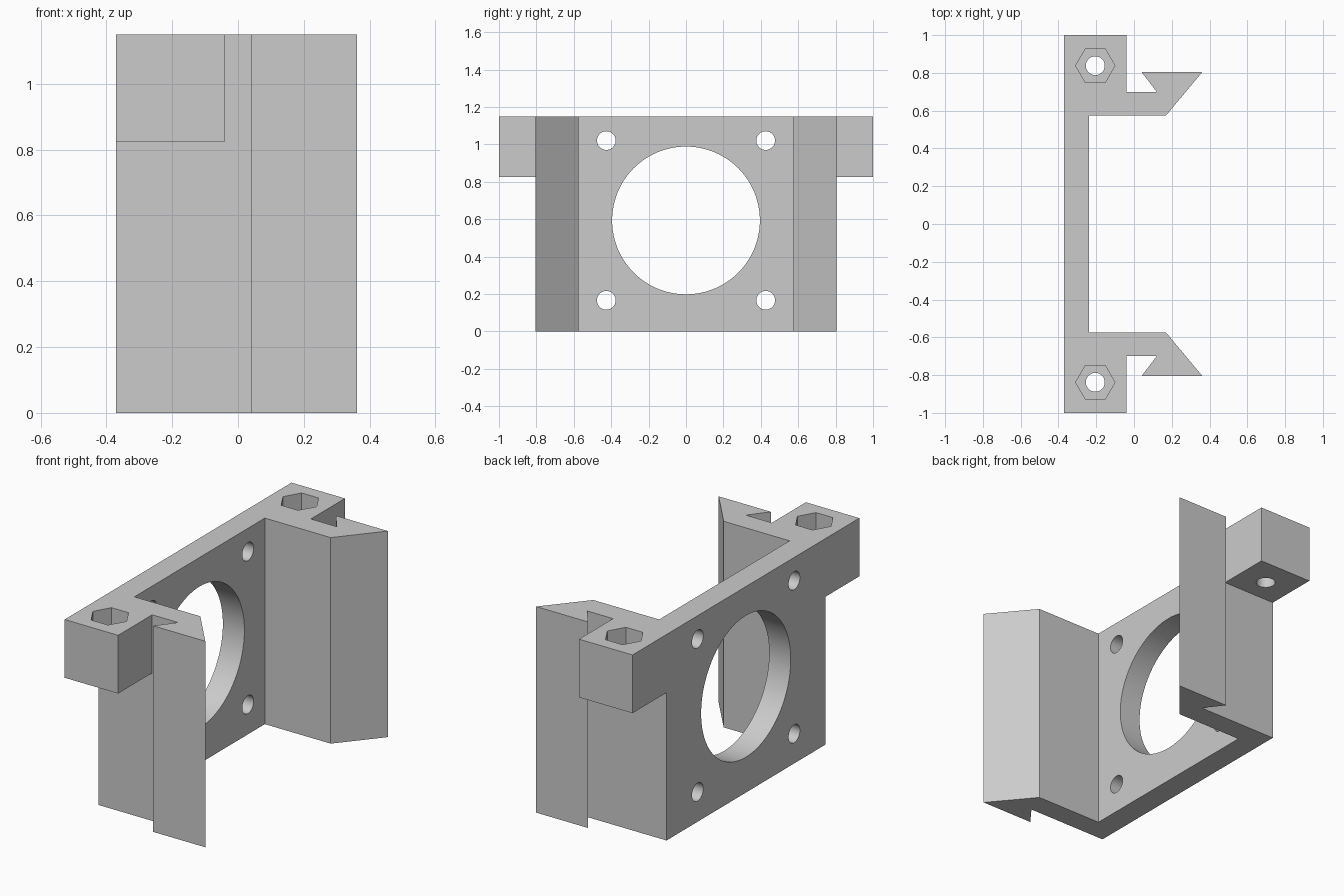
import bpy
import bmesh
import math
from mathutils import Matrix, Vector

old = bpy.data.objects.get("Cube")
if old:
    bpy.data.objects.remove(old, do_unlink=True)

HEIGHT = 1.15
EAR_BOTTOM = 0.825
BACK_X = -0.37

grey = bpy.data.materials.new("plain_grey")
grey.use_nodes = True
colour = (0.6, 0.6, 0.6, 1)
grey.diffuse_color = colour
grey.node_tree.nodes["Principled BSDF"].inputs["Base Color"].default_value = colour


def make_object(name, bm):
    bmesh.ops.recalc_face_normals(bm, faces=bm.faces)
    mesh = bpy.data.meshes.new(name)
    bm.to_mesh(mesh)
    bm.free()
    mesh.materials.append(grey)
    obj = bpy.data.objects.new(name, mesh)
    bpy.context.collection.objects.link(obj)
    return obj


def prism(name, outline, z0, z1):
    """Extrude an xy outline from z0 to z1."""
    bm = bmesh.new()
    face = bm.faces.new([bm.verts.new((x, y, z0)) for x, y in outline])
    top = bmesh.ops.extrude_face_region(bm, geom=[face])["geom"]
    verts = [v for v in top if isinstance(v, bmesh.types.BMVert)]
    bmesh.ops.translate(bm, verts=verts, vec=(0, 0, z1 - z0))
    return make_object(name, bm)


def rod(name, centre, radius, length, sides, along_x=False):
    """Cylinder used as a cutter."""
    bm = bmesh.new()
    turn = Matrix.Rotation(math.pi / 2, 4, "Y") if along_x else Matrix.Identity(4)
    bmesh.ops.create_cone(bm, cap_ends=True, segments=sides, radius1=radius,
                          radius2=radius, depth=length,
                          matrix=Matrix.Translation(Vector(centre)) @ turn)
    obj = make_object(name, bm)
    obj.hide_render = True
    return obj


def combine(target, tool, operation):
    """Apply a boolean, then discard the tool."""
    mod = target.modifiers.new(operation.lower(), "BOOLEAN")
    mod.operation = operation
    mod.solver = "EXACT"
    mod.object = tool
    bpy.context.view_layer.update()
    graph = bpy.context.evaluated_depsgraph_get()
    mesh = bpy.data.meshes.new_from_object(target.evaluated_get(graph))
    target.modifiers.clear()
    target.data = mesh
    bpy.data.objects.remove(tool, do_unlink=True)


# Bracket: back plate, two arms and dovetail hooks from one mirrored profile
half = [(BACK_X, 0.70), (0.12, 0.70), (0.04, 0.805), (0.362, 0.805),
        (0.17, 0.575), (-0.237, 0.575)]
outline = half + [(x, -y) for x, y in reversed(half)]
bracket = prism("mounting_bracket", outline, 0, HEIGHT)

# Screw ears at the upper outer corners
for s in (1, -1):
    ear = prism("screw_ear", [(BACK_X, s * 0.64), (-0.04, s * 0.64),
                              (-0.04, s), (BACK_X, s)], EAR_BOTTOM, HEIGHT)
    combine(bracket, ear, "UNION")

# Vertical screw holes with hexagonal nut pockets
for s in (1, -1):
    y = s * 0.838
    combine(bracket, rod("screw_cutter", (-0.205, y, 1), 0.05, 1, 40), "DIFFERENCE")
    nut = [(-0.205 + 0.104 * math.cos(k * math.pi / 3),
            y + 0.104 * math.sin(k * math.pi / 3)) for k in range(6)]
    combine(bracket, prism("nut_cutter", nut, HEIGHT - 0.16, HEIGHT + 0.1), "DIFFERENCE")

# Large round opening and four fixing holes through the plate
MID_Z = 0.593
combine(bracket, rod("opening_cutter", (-0.3, 0, MID_Z), 0.395, 0.4, 96, True),
        "DIFFERENCE")
for sy in (1, -1):
    for sz in (1, -1):
        centre = (-0.3, sy * 0.426, MID_Z + sz * 0.427)
        combine(bracket, rod("fixing_cutter", centre, 0.05, 0.4, 40, True), "DIFFERENCE")

# Smooth hole walls, sharp edges elsewhere
bpy.ops.object.select_all(action="DESELECT")
bracket.select_set(True)
bpy.context.view_layer.objects.active = bracket
bpy.ops.object.shade_smooth_by_angle(angle=math.radians(30))
